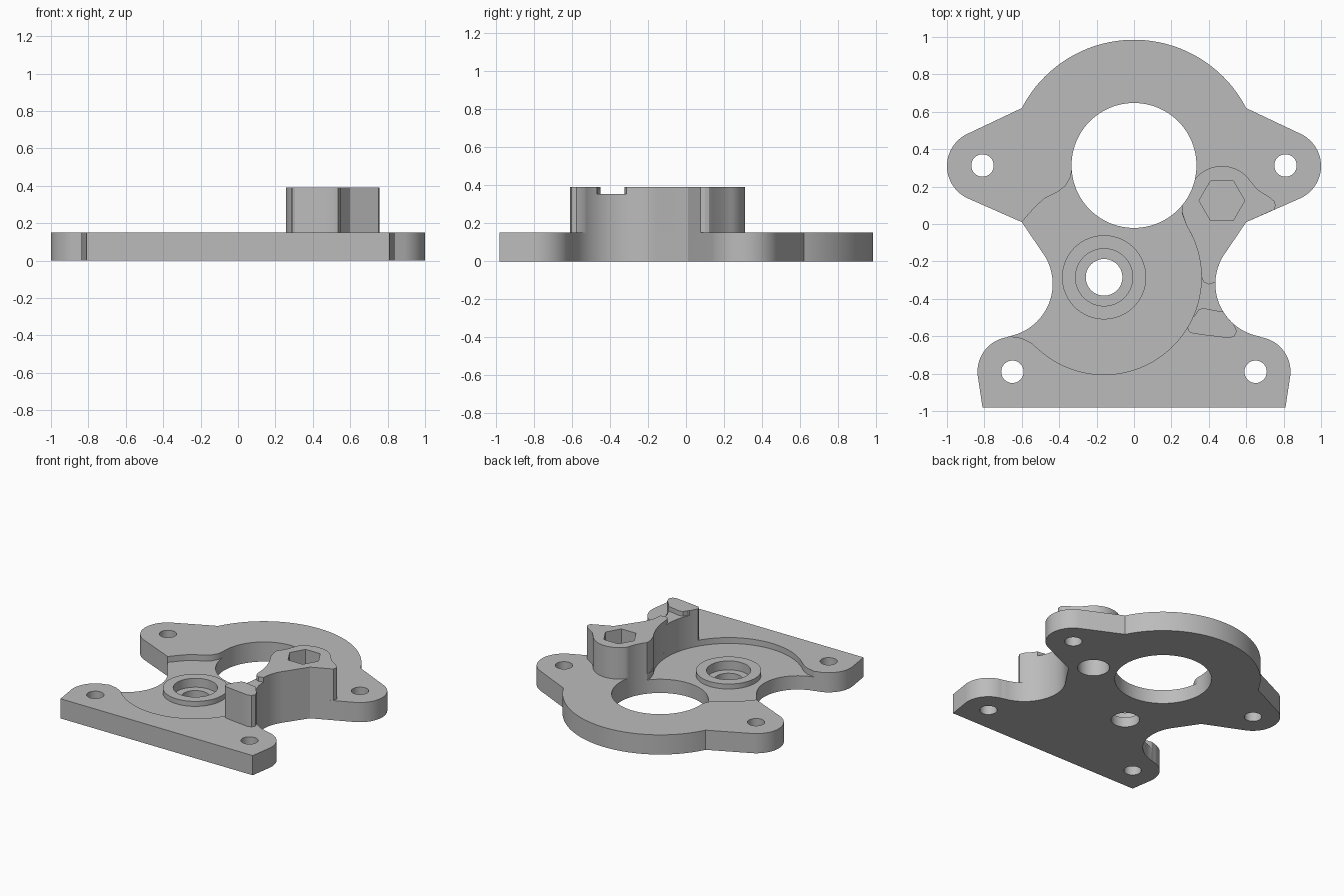
import bpy, bmesh
from math import cos, sin, radians

if "Cube" in bpy.data.objects:
    bpy.data.objects.remove(bpy.data.objects["Cube"])

grey = bpy.data.materials.new("plain grey")
grey.use_nodes = True
grey.diffuse_color = (0.5, 0.5, 0.5, 1)
grey.node_tree.nodes["Principled BSDF"].inputs["Base Color"].default_value = (0.5, 0.5, 0.5, 1)


def arc(cx, cy, r, start, end, n=24):
    angles = [radians(start + (end - start) * i / n) for i in range(n + 1)]
    return [(cx + r * cos(a), cy + r * sin(a)) for a in angles]


def circle(cx, cy, r, n=64):
    return arc(cx, cy, r, 0, 360, n)[:-1]


def prism(name, outline, low, high):
    """Extrude a closed outline between two heights."""
    bm = bmesh.new()
    face = bm.faces.new([bm.verts.new((x, y, low)) for x, y in outline])
    top = bmesh.ops.extrude_face_region(bm, geom=[face])["geom"]
    bmesh.ops.translate(bm, vec=(0, 0, high - low),
                        verts=[v for v in top if isinstance(v, bmesh.types.BMVert)])
    bmesh.ops.recalc_face_normals(bm, faces=bm.faces)
    mesh = bpy.data.meshes.new(name)
    bm.to_mesh(mesh)
    bm.free()
    mesh.materials.append(grey)
    obj = bpy.data.objects.new(name, mesh)
    bpy.context.collection.objects.link(obj)
    return obj


def combine(target, outline, low, high, operation="DIFFERENCE"):
    """Cut or join a prism into the target."""
    tool = prism("tool", outline, low, high)
    mod = target.modifiers.new("shape", "BOOLEAN")
    mod.operation, mod.solver, mod.object = operation, "EXACT", tool
    bpy.context.view_layer.objects.active = target
    bpy.ops.object.modifier_apply(modifier=mod.name)
    bpy.data.objects.remove(tool)


PLATE, FLOOR, TOP = 0.15, 0.105, 0.39
SHAFT = (-0.16, -0.285)
POST = (0.47, 0.125)
HEX = (0.47, 0.125)
waist = (0.72, -0.32, 0.285)

# Base plate: symmetric flange with two ears and two feet
half = [(0.81, -0.98)]
half += arc(0.65, -0.79, 0.187, -5, 81)
half += arc(*waist, 260, 143)
half += [(0.6, 0.01)]
half += arc(0.81, 0.31, 0.19, -65, 65)
half += arc(0, 0.31, 0.675, 27.3, 90, 32)
plate = prism("base_plate", half + [(-x, y) for x, y in reversed(half[:-1])], 0, PLATE)

# Shallow round pocket, open at the left waist
pocket = [(-0.72, -0.06), (-0.6, 0.01), (-0.53, 0.09), (-0.48, 0.135), (-0.41, 0.17),
          (-0.365, 0.205), (-0.34, 0.25), (-0.33, 0.3), (0, 0.3), (0.26, 0.1), (0.255, 0.06)]
pocket += arc(*SHAFT, 0.52, 32, -132, 64)
pocket += [(-0.55, -0.635), (-0.6, -0.61), (-0.645, -0.603), (-0.7, -0.59), (-0.76, -0.4)]
combine(plate, pocket, FLOOR, 0.3)

# Raised shaft seat with stepped bore
combine(plate, circle(*SHAFT, 0.225), 0.08, 0.143, "UNION")
combine(plate, circle(*SHAFT, 0.153), 0.075, 0.3)
combine(plate, circle(*SHAFT, 0.098), -0.1, 0.3)

# Main opening, mounting holes and the bolt bore
combine(plate, circle(0, 0.313, 0.334, 96), -0.1, 0.5)
for side in (-1, 1):
    combine(plate, circle(side * 0.81, 0.313, 0.06, 32), -0.1, 0.5)
    combine(plate, circle(side * 0.65, -0.79, 0.06, 32), -0.1, 0.5)
combine(plate, circle(*POST, 0.11), -0.1, 0.5)

# Tall curved wall ending in a bolt post
wall_outline = arc(*waist, 143, 229)
wall_outline += [(0.55, -0.575), (0.535, -0.602), (0.505, -0.61), (0.45, -0.603),
                 (0.36, -0.592), (0.305, -0.583), (0.29, -0.57)]
wall_outline += arc(*SHAFT, 0.52, -31, 32, 32)
wall_outline += [(0.258, 0.06), (0.257, 0.1), (0.27, 0.13)]
wall_outline += arc(*POST, 0.185, 170, 35)
wall_outline += [(0.66, 0.185), (0.73, 0.14), (0.752, 0.12), (0.757, 0.1), (0.75, 0.077), (0.6, 0.01)]
wall = prism("bolt_wall", wall_outline, PLATE, TOP)
combine(wall, circle(0, 0.313, 0.334, 96), -0.1, 0.5)
combine(wall, circle(*POST, 0.11), -0.1, 0.24)
combine(wall, arc(*HEX, 0.122, 0, 300, 5), 0.28, 0.5)

# Low notch across the wall
notch = [(0.25, -0.27), (0.36, -0.28), (0.372, -0.31), (0.4, -0.323), (0.425, -0.315),
         (0.5, -0.31), (0.5, -0.47), (0.46, -0.467), (0.37, -0.45), (0.345, -0.457),
         (0.325, -0.49), (0.25, -0.52)]
combine(wall, notch, 0.355, 0.5)

# Smooth curved sides, keep crisp rims
for obj in (plate, wall):
    bpy.ops.object.select_all(action="DESELECT")
    obj.select_set(True)
    bpy.context.view_layer.objects.active = obj
    bpy.ops.object.shade_smooth_by_angle(angle=radians(30))
